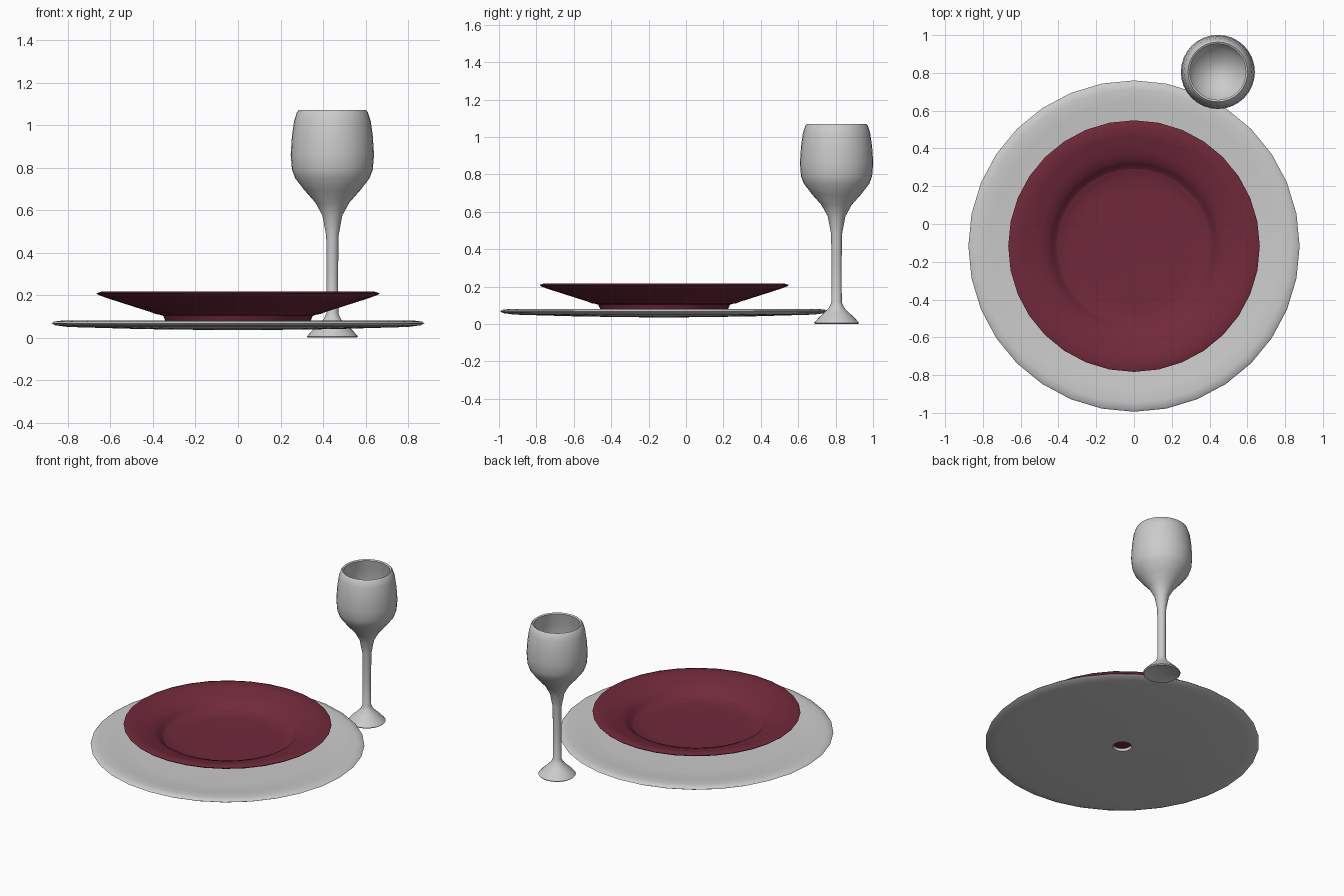
import bpy, bmesh, math

if "Cube" in bpy.data.objects:
    bpy.data.objects.remove(bpy.data.objects["Cube"])


def lathe(name, profile, centre, sides=32, color=None, angle=50):
    """Spin an (r, z) outline, ordered from bottom to top, around a vertical axis."""
    bm = bmesh.new()
    rings = []
    for r, z in profile:
        if r < 1e-5:
            rings.append([bm.verts.new((0, 0, z))])
        else:
            rings.append([bm.verts.new((r * math.sin(2 * math.pi * i / sides),
                                        r * math.cos(2 * math.pi * i / sides), z))
                          for i in range(sides)])
    for a, b in zip(rings, rings[1:]):
        for i in range(sides):
            j = (i + 1) % sides
            quad = [a[i % len(a)], a[j % len(a)], b[j % len(b)], b[i % len(b)]]
            bm.faces.new(list(dict.fromkeys(quad)))
    bmesh.ops.recalc_face_normals(bm, faces=bm.faces)
    mesh = bpy.data.meshes.new(name)
    bm.to_mesh(mesh)
    bm.free()
    ob = bpy.data.objects.new(name, mesh)
    bpy.context.collection.objects.link(ob)
    ob.location = (centre[0], centre[1], 0)
    if color:
        mat = bpy.data.materials.new(name + "_colour")
        mat.diffuse_color = color
        mat.use_nodes = True
        mat.node_tree.nodes["Principled BSDF"].inputs["Base Color"].default_value = mat.diffuse_color
        mesh.materials.append(mat)
    bpy.ops.object.select_all(action='DESELECT')
    bpy.context.view_layer.objects.active = ob
    ob.select_set(True)
    bpy.ops.object.shade_smooth_by_angle(angle=math.radians(angle))
    return ob


PLATES = (0, -0.117)

# Wide charger plate with a small centre hole underneath (outline closes on itself)
lathe("charger_plate", [
    (0.06, 0.035), (0.45, 0.04), (0.80, 0.05), (0.86, 0.058), (0.877, 0.067),
    (0.868, 0.075), (0.83, 0.08), (0.76, 0.074), (0.68, 0.064), (0.60, 0.06),
    (0.06, 0.055), (0.06, 0.035)], PLATES)

# Red dinner plate
lathe("dinner_plate", [
    (0, 0.056), (0.335, 0.061), (0.342, 0.08), (0.352, 0.103), (0.41, 0.12),
    (0.52, 0.155), (0.62, 0.187), (0.66, 0.202), (0.666, 0.209), (0.64, 0.217),
    (0.58, 0.205), (0.50, 0.182), (0.455, 0.165), (0.435, 0.145), (0.41, 0.12),
    (0.385, 0.11), (0.30, 0.107), (0, 0.105)],
    PLATES, color=(0.165, 0.022, 0.043, 1))

# Wine glass: foot, stem, outer bowl, rim, inner bowl
lathe("wine_glass", [
    (0, 0.018), (0.06, 0.012), (0.115, 0.0), (0.12, 0.006), (0.097, 0.032),
    (0.065, 0.062), (0.04, 0.088), (0.028, 0.115), (0.027, 0.30), (0.029, 0.48),
    (0.047, 0.575), (0.08, 0.635), (0.13, 0.692), (0.175, 0.75), (0.19, 0.79),
    (0.196, 0.86), (0.19, 0.95), (0.18, 1.02), (0.167, 1.06), (0.158, 1.07),
    (0.148, 1.064), (0.157, 1.02), (0.172, 0.95), (0.178, 0.86), (0.165, 0.78),
    (0.12, 0.715), (0.06, 0.67), (0, 0.655)], (0.444, 0.805))
